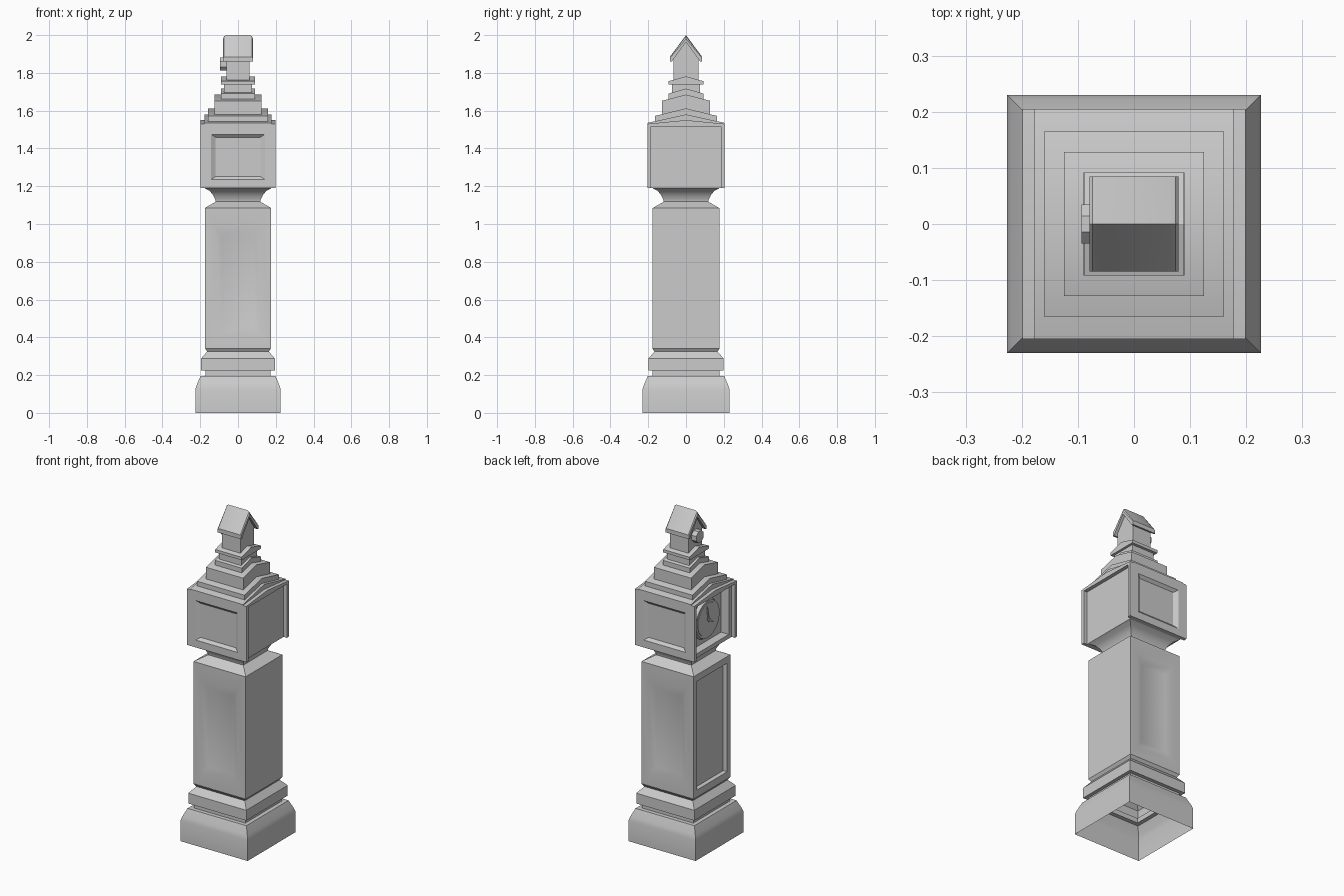
import bpy, bmesh, math
from mathutils import Vector

if "Cube" in bpy.data.objects:
    bpy.data.objects.remove(bpy.data.objects["Cube"], do_unlink=True)

stone = bpy.data.materials.new("grey_stone")
stone.use_nodes = True
GREY = (0.6, 0.6, 0.6, 1)
stone.diffuse_color = GREY
stone.node_tree.nodes["Principled BSDF"].inputs["Base Color"].default_value = GREY


def finish(bm, name):
    bmesh.ops.recalc_face_normals(bm, faces=bm.faces)
    mesh = bpy.data.meshes.new(name)
    bm.to_mesh(mesh)
    bm.free()
    mesh.materials.append(stone)
    ob = bpy.data.objects.new(name, mesh)
    bpy.context.collection.objects.link(ob)
    bpy.ops.object.select_all(action='DESELECT')
    ob.select_set(True)
    bpy.context.view_layer.objects.active = ob
    bpy.ops.object.shade_smooth_by_angle(angle=math.radians(30))
    return ob


def loft(name, rings, closed=True, caps=True):
    """Skin a list of point rings."""
    bm = bmesh.new()
    rows = [[bm.verts.new(p) for p in r] for r in rings]
    n = len(rows[0])
    for a, b in zip(rows, rows[1:]):
        for i in range(n):
            j = (i + 1) % n
            bm.faces.new((a[i], a[j], b[j], b[i]))
    if caps:
        bm.faces.new(rows[0])
        bm.faces.new(rows[-1])
    return finish(bm, name)


def square_stack(name, profile, extra_y=0.0, caps=True):
    """Rectangular column from (half width, height) pairs."""
    loft(name, [[(sx * h, sy * (h + extra_y), z) for sx, sy in ((-1, -1), (1, -1), (1, 1), (-1, 1))]
                for h, z in profile], caps=caps)


def box(name, x0, x1, y0, y1, z0, z1, panels=()):
    """Box with recessed panels: (normal, [(half width, z0, z1, depth), ...])."""
    bm = bmesh.new()
    bmesh.ops.create_cube(bm, size=1)
    for v in bm.verts:
        v.co = ((x0 + x1) / 2 + v.co.x * (x1 - x0), (y0 + y1) / 2 + v.co.y * (y1 - y0),
                (z0 + z1) / 2 + v.co.z * (z1 - z0))
    bm.normal_update()
    for normal, steps in panels:
        normal = Vector(normal)
        face = max(bm.faces, key=lambda f: f.normal.dot(normal))
        plane = face.calc_center_median().dot(normal)
        across = 1 if abs(normal.x) > 0.5 else 0
        for half, lo, hi, depth in steps:
            bmesh.ops.inset_individual(bm, faces=[face], thickness=0.004)
            mid = face.calc_center_median()
            for v in face.verts:
                co = normal * (plane - depth)
                co[across] = half if v.co[across] > 0 else -half
                co.z = hi if v.co.z > mid.z else lo
                v.co = co
    return finish(bm, name)


def gable(name, hx, hy, z0, eave, peak):
    """Block whose top is pitched towards front and back."""
    section = [(-hy, z0), (hy, z0), (hy, eave), (0, peak), (-hy, eave)]
    loft(name, [[(x, y, z) for y, z in section] for x in (-hx, hx)])


def disc(name, x0, x1, r, z, sides, r1=None):
    """Round plate facing sideways."""
    loft(name, [[(x, q * math.cos((i + .5) * math.tau / sides), z + q * math.sin((i + .5) * math.tau / sides))
                 for i in range(sides)] for x, q in ((x0, r), (x1, r1 or r))])


# Plinth, open underneath, with its mouldings
square_stack("plinth", [(.226, 0), (.226, .125), (.218, .15), (.198, .196), (.173, .196), (.173, .225),
                        (.195, .225), (.195, .288), (.163, .325), (.175, .342)], .004, caps=False)

# Trunk with shallow panels front and back and a framed recess on the clock side
trunk_panel = [(.122, .41, .99, 0), (.085, .46, .94, .014)]
door_recess = [(.145, .385, 1.045, 0), (.143, .387, 1.043, .025)]
box("trunk", -.175, .175, -.177, .177, .342, 1.085,
    [((0, -1, 0), trunk_panel), ((0, 1, 0), trunk_panel), ((-1, 0, 0), door_recess)])

# Waisted neck
square_stack("neck", [(.175, 1.085), (.118, 1.118), (.12, 1.13), (.133, 1.155), (.15, 1.175), (.177, 1.19)])

# Clock head with a deep recess for the dial
box("head", -.177, .177, -.19, .19, 1.19, 1.525,
    [((-1, 0, 0), [(.158, 1.215, 1.505, 0), (.156, 1.217, 1.503, .05)])])
head_panel = [(.142, 1.235, 1.475, 0), (.11, 1.257, 1.453, .02)]
for side, name in ((-1, "front_head_panel"), (1, "back_head_panel")):
    y0, y1 = sorted((side * .185, side * .205))
    box(name, -.199, .199, y0, y1, 1.19, 1.525, [((0, side, 0), head_panel)])

# Dial with rim and hands
disc("dial_rim", -.127, -.147, .12, 1.36, 32, .112)
disc("dial_face", -.147, -.15, .1, 1.36, 32)
disc("dial_pin", -.15, -.16, .01, 1.36, 12)
for name, angle, length in (("minute_hand", 80, .085), ("hour_hand", 215, .06)):
    a = math.radians(angle)
    d, s = Vector((0, math.cos(a), math.sin(a))), Vector((0, -math.sin(a), math.cos(a)))
    outline = [s * -.007, d * length, s * .007, d * -.018]
    loft(name, [[p + Vector((x, 0, 1.36)) for p in outline] for x in (-.15, -.156)])

# Stepped gabled crown
for name, *dims in (("eave_slab", .199, .205, 1.517, 1.53, 1.55),
                    ("lower_step", .177, .205, 1.52, 1.535, 1.58),
                    ("middle_step", .16, .165, 1.53, 1.572, 1.612),
                    ("upper_step", .125, .128, 1.56, 1.652, 1.685),
                    ("top_step", .09, .092, 1.64, 1.69, 1.717),
                    ("turret_foot", .075, .075, 1.68, 1.74, 1.75),
                    ("turret_cornice", .089, .092, 1.738, 1.756, 1.782),
                    ("turret", .062, .066, 1.74, 1.875, 1.97)):
    gable(name, *dims)

# Turret roof with softened ridge ends
loft("turret_roof", [[(x, y, z) for y, z in ((-.085, 1.885 - d / 3), (0, 2 - d), (.085, 1.885 - d / 3), (.085, 1.86),
                                             (.075, 1.86), (0, 1.963), (-.075, 1.86), (-.085, 1.86))]
                     for x, d in ((-.079, .02), (-.074, .006), (-.064, 0), (.064, 0), (.074, .006), (.079, .02))])

# Faceted boss on the clock side of the turret
disc("turret_boss", -.06, -.094, .038, 1.847, 8)
